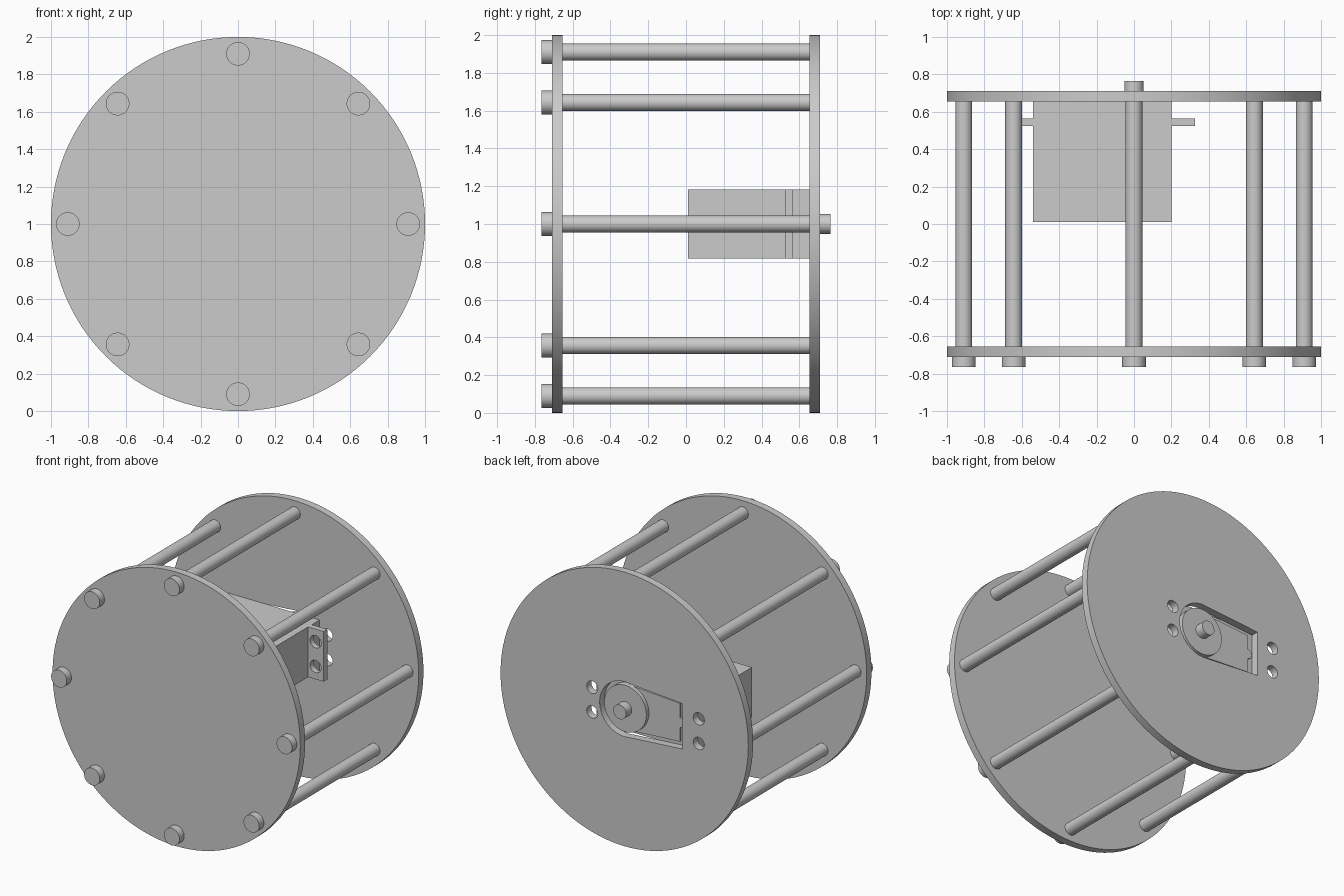
import bpy, bmesh, math

old = bpy.data.objects.get("Cube")
if old:
    bpy.data.objects.remove(old, do_unlink=True)

grey = bpy.data.materials.new("plain_grey")
grey.use_nodes = True
colour = (0.6, 0.6, 0.6, 1)
grey.diffuse_color = colour
grey.node_tree.nodes["Principled BSDF"].inputs["Base Color"].default_value = colour

CENTRE = 1.0          # height of the drum axis
PLATE_IN, PLATE_OUT = 0.655, 0.71


def prism(name, outline, y0, y1):
    """Extrude an (x, z) outline, measured from the drum axis, along y."""
    bm = bmesh.new()
    face = bm.faces.new([bm.verts.new((x, y0, CENTRE + z)) for x, z in outline])
    new = bmesh.ops.extrude_face_region(bm, geom=[face])["geom"]
    verts = [g for g in new if isinstance(g, bmesh.types.BMVert)]
    bmesh.ops.translate(bm, verts=verts, vec=(0, y1 - y0, 0))
    bmesh.ops.recalc_face_normals(bm, faces=bm.faces)
    mesh = bpy.data.meshes.new(name)
    bm.to_mesh(mesh)
    bm.free()
    mesh.materials.append(grey)
    obj = bpy.data.objects.new(name, mesh)
    bpy.context.collection.objects.link(obj)
    return obj


def arc(r, start=0, end=360, n=48, x=0, z=0):
    full = end - start == 360
    steps = n if full else n + 1
    angles = [math.radians(start + (end - start) * i / n) for i in range(steps)]
    return [(x + r * math.cos(a), z + r * math.sin(a)) for a in angles]


def rect(x0, x1, h):
    return [(x0, -h), (x1, -h), (x1, h), (x0, h)]


def select(obj):
    bpy.ops.object.select_all(action="DESELECT")
    obj.select_set(True)
    bpy.context.view_layer.objects.active = obj


def cut(obj, cutters):
    select(obj)
    for cutter in cutters:
        mod = obj.modifiers.new("cut", "BOOLEAN")
        mod.operation, mod.solver, mod.object = "DIFFERENCE", "EXACT", cutter
        bpy.ops.object.modifier_apply(modifier=mod.name)
        bpy.data.objects.remove(cutter, do_unlink=True)


def screw_holes(x, y0, y1):
    return [prism("hole_cutter", arc(0.045, n=24, x=x, z=s * 0.09), y0, y1) for s in (-1, 1)]


# End plates, the back one with a keyhole window and screw holes
prism("front_plate", arc(1, n=128), -PLATE_OUT, -PLATE_IN)
back_plate = prism("back_plate", arc(1, n=128), PLATE_IN, PLATE_OUT)
window = arc(0.2, -100, 100) + [(-0.47, 0.165), (-0.47, -0.165)]
holes = screw_holes(0.26, 0.6, 0.8) + screw_holes(-0.6, 0.6, 0.8)
cut(back_plate, [prism("window_cutter", window, 0.6, 0.8)] + holes)

# Ring of tie rods with round heads on the front
for i in range(8):
    a = math.radians(45 * i)
    x, z = 0.91 * math.cos(a), 0.91 * math.sin(a)
    prism(f"tie_rod_{i + 1}", arc(0.045, n=32, x=x, z=z), -PLATE_IN, PLATE_OUT - 0.005)
    prism(f"rod_head_{i + 1}", arc(0.063, n=32, x=x, z=z), -0.765, -PLATE_OUT)

# Motor body and its drilled mounting ears
prism("motor_body", rect(-0.54, 0.2, 0.183), 0.01, PLATE_IN)
for name, x0, x1, hole_x in (("left_ear", 0.2, 0.325, 0.26), ("right_ear", -0.665, -0.54, -0.6)):
    ear = prism(name, rect(x0, x1, 0.183), 0.523, 0.565)
    cut(ear, screw_holes(hole_x, 0.45, 0.62))

# Raised gear cover with a rounded tab, gear disc and output shaft
cover = arc(0.17, -105, 105) + [(-0.42, 0.14)] + arc(0.035, 90, 270, 12, x=-0.42) + [(-0.42, -0.14)]
prism("gear_cover", cover, PLATE_IN, 0.67)
prism("gear_disc", arc(0.17), 0.67, 0.7)
prism("output_shaft", arc(0.052, n=32), 0.7, 0.765)

# Smooth the round sides, keep the rims sharp
for obj in bpy.context.collection.objects:
    if obj.type == "MESH":
        select(obj)
        bpy.ops.object.shade_smooth_by_angle(angle=math.radians(30))
